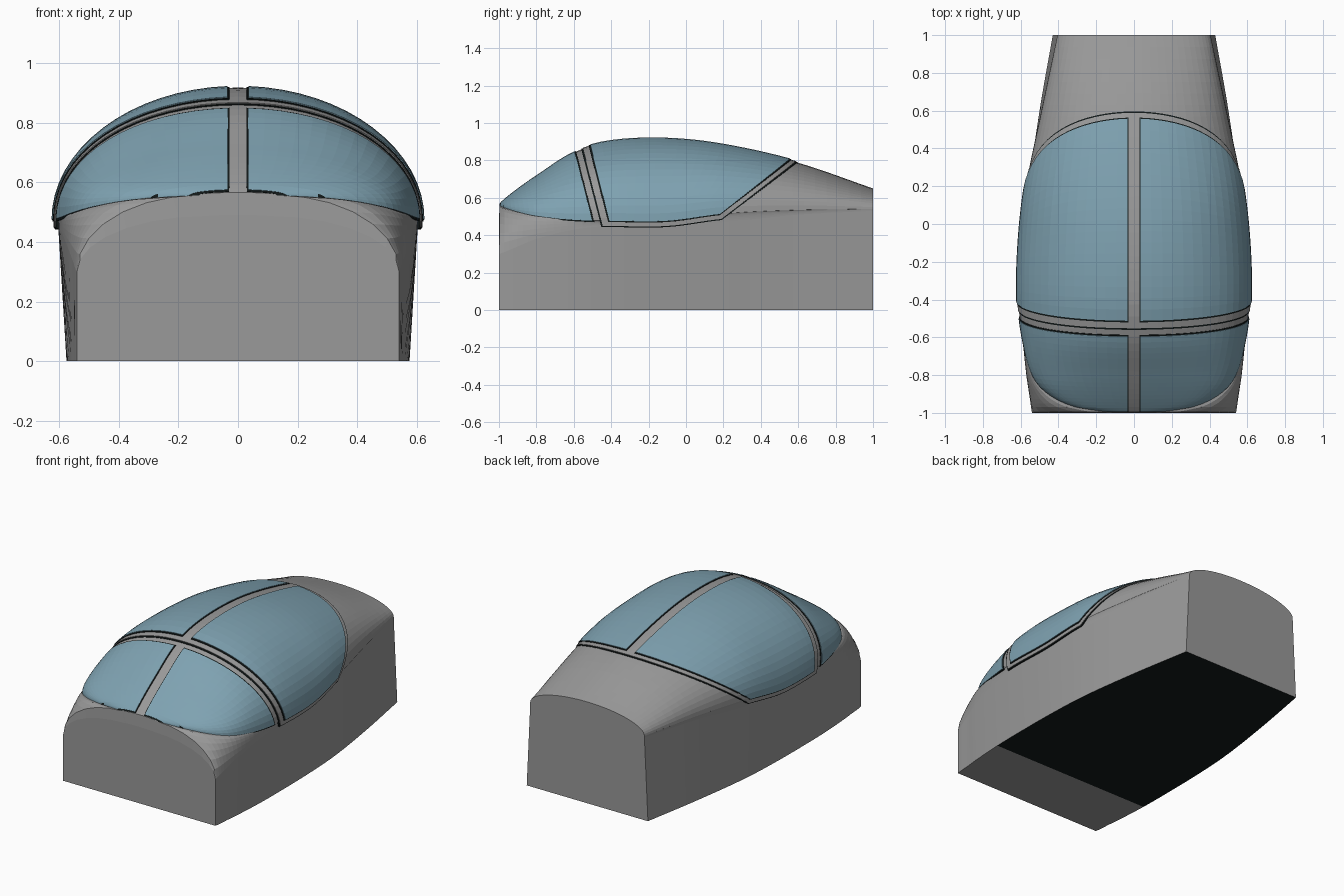
import bpy, bmesh, math

if "Cube" in bpy.data.objects:
    bpy.data.objects.remove(bpy.data.objects["Cube"])

def material(name, rgb):
    m = bpy.data.materials.new(name)
    m.diffuse_color = (*rgb, 1)
    m.use_nodes = True
    m.node_tree.nodes["Principled BSDF"].inputs["Base Color"].default_value = m.diffuse_color
    return m

GREY = material("hull grey", (0.32, 0.32, 0.32))
GLASS = material("canopy blue glass", (0.21, 0.36, 0.44))
DARK = material("dark seal", (0.006, 0.010, 0.010))

# Profile curves along the length (y stations, then half-widths and heights)
Y = [-1, -.97, -.9, -.8, -.6, -.4, -.1, .2, .6, 1]
SILL_W = [.10, .30, .45, .535, .59, .612, .605, .572, .49, .405]
SILL_Z = [.558, .547, .525, .503, .482, .477, .477, .515, .535, .54]
TOP_Z = [.562, .59, .645, .715, .842, .898, .91, .878, .787, .65]
SHOULDER_W = [.54, .545, .555, .57, .59, .602, .597, .565, .485, .405]
SHOULDER_Z = [.30, .31, .34, .38, .43, .45, .45, .47, .51, .53]
BASE_W = [.54, .545, .55, .56, .572, .575, .572, .555, .50, .43]


def curve(tab, y):
    """Smooth interpolation of a profile table."""
    y = max(-1, min(1, y))
    i = max(k for k in range(len(Y) - 1) if Y[k] <= y)

    def slope(k):
        a, b = max(k - 1, 0), min(k + 1, len(Y) - 1)
        return (tab[b] - tab[a]) / (Y[b] - Y[a])
    h = Y[i + 1] - Y[i]
    s = (y - Y[i]) / h
    return ((2*s**3 - 3*s**2 + 1) * tab[i] + (s**3 - 2*s**2 + s) * h * slope(i)
            + (3*s**2 - 2*s**3) * tab[i + 1] + (s**3 - s**2) * h * slope(i + 1))


def dome(y, t, off=0.0):
    """Point on the right half of the canopy dome; t runs sill to crown."""
    w, zs, zt = curve(SILL_W, y), curve(SILL_Z, y), curve(TOP_Z, y)
    return ((w + off) * math.cos(t), y, zs + (zt - zs + off) * math.sin(t))


def add_object(name, bm, mats):
    me = bpy.data.meshes.new(name)
    bm.to_mesh(me)
    bm.free()
    for m in mats:
        me.materials.append(m)
    ob = bpy.data.objects.new(name, me)
    bpy.context.collection.objects.link(ob)
    return ob


# Hull: lofted sections of straight side, rounded shoulder and dome
def section(y):
    ws, zh = curve(SHOULDER_W, y), curve(SHOULDER_Z, y)
    w, zs = curve(SILL_W, y), curve(SILL_Z, y)
    nose = y <= -1
    if nose:
        w, zs = 0.10, 0.487
    pts = [(curve(BASE_W, y), y, 0)]
    for k in range(7):
        a = math.pi / 2 * k / 7
        pts.append((w + (ws - w) * math.cos(a), y, zh + (zs - zh) * math.sin(a)))
    for k in range(17):
        t = math.pi / 2 * k / 16
        p = dome(y, t)
        pts.append((p[0], y, zs + 0.003 * math.sin(t)) if nose else p)
    pts[-1] = (0, y, pts[-1][2])
    return pts + [(-x, yy, z) for x, yy, z in reversed(pts[:-1])]


bm = bmesh.new()
stations = [-1] + [-0.996 + 1.996 * (i / 44) ** 1.4 for i in range(45)]
rings = [[bm.verts.new(p) for p in section(y)] for y in stations]
for a, b in zip(rings, rings[1:]):
    n = len(a)
    for k in range(n):
        f = bm.faces.new((a[k], b[k], b[(k + 1) % n], a[(k + 1) % n]))
        # underside is dark behind the front strip
        if k == n - 1 and a[0].co.y > -0.62:
            f.material_index = 1
bm.faces.new(rings[0])
bm.faces.new(list(reversed(rings[-1])))
bmesh.ops.recalc_face_normals(bm, faces=bm.faces[:])
add_object("hull", bm, [GREY, DARK])


# Canopy panels: mirrored patches of the dome between slanted cuts
def panel(name, mat, front, back, gap, drop, off, nu=18, nv=16, power=1.0):
    bm = bmesh.new()

    def angle(y, v):
        w = curve(SILL_W, y)
        b = curve(TOP_Z, y) - curve(SILL_Z, y)
        lo = -min(0.12, drop / max(b, 0.05))
        hi = math.acos(min(1, gap / w))
        return lo + (hi - lo) * v

    def cut(fn, v):
        y = fn(0.6)
        for _ in range(25):
            y = fn(dome(y, angle(y, v))[2])
        return y

    grid = []
    for j in range(nv + 1):
        v = j / nv
        ya, yb = cut(front, v), cut(back, v)
        row = []
        for i in range(nu + 1):
            y = ya + (yb - ya) * (i / nu) ** power
            row.append(bm.verts.new(dome(y, angle(y, v), off)))
        grid.append(row)
    for r, s in zip(grid, grid[1:]):
        for i in range(nu):
            bm.faces.new((r[i], r[i + 1], s[i + 1], s[i]))
    ob = add_object(name, bm, [mat])
    mirror = ob.modifiers.new("mirror", 'MIRROR')
    mirror.use_clip = True
    solid = ob.modifiers.new("thickness", 'SOLIDIFY')
    solid.thickness = 0.009
    solid.offset = -1
    return ob


def arch(shift):            # slanted cut at the front arch
    return lambda z: -0.41 + shift - (z - 0.48) * 0.26


def rear(shift):            # slanted cut at the back of the canopy
    return lambda z: 0.19 + shift + (z - 0.52) * 1.32


def nose(y):
    return lambda z: y


# Windshield and its seal
panel("windshield_seal", DARK, nose(-.996), arch(-.083), .029, .007, .003, power=1.4)
panel("windshield_glass", GLASS, nose(-.992), arch(-.092), .034, 0, .006, power=1.4)

# Main canopy: outer seal, grey frame, inner seal, glass
panel("canopy_outer_seal", DARK, arch(-.052), rear(.052), 0, .033, .003)
panel("canopy_frame", GREY, arch(-.043), rear(.042), 0, .027, .006)
panel("canopy_inner_seal", DARK, arch(-.009), rear(.008), .029, .006, .009)
panel("canopy_glass", GLASS, arch(0), rear(0), .034, 0, .012)
